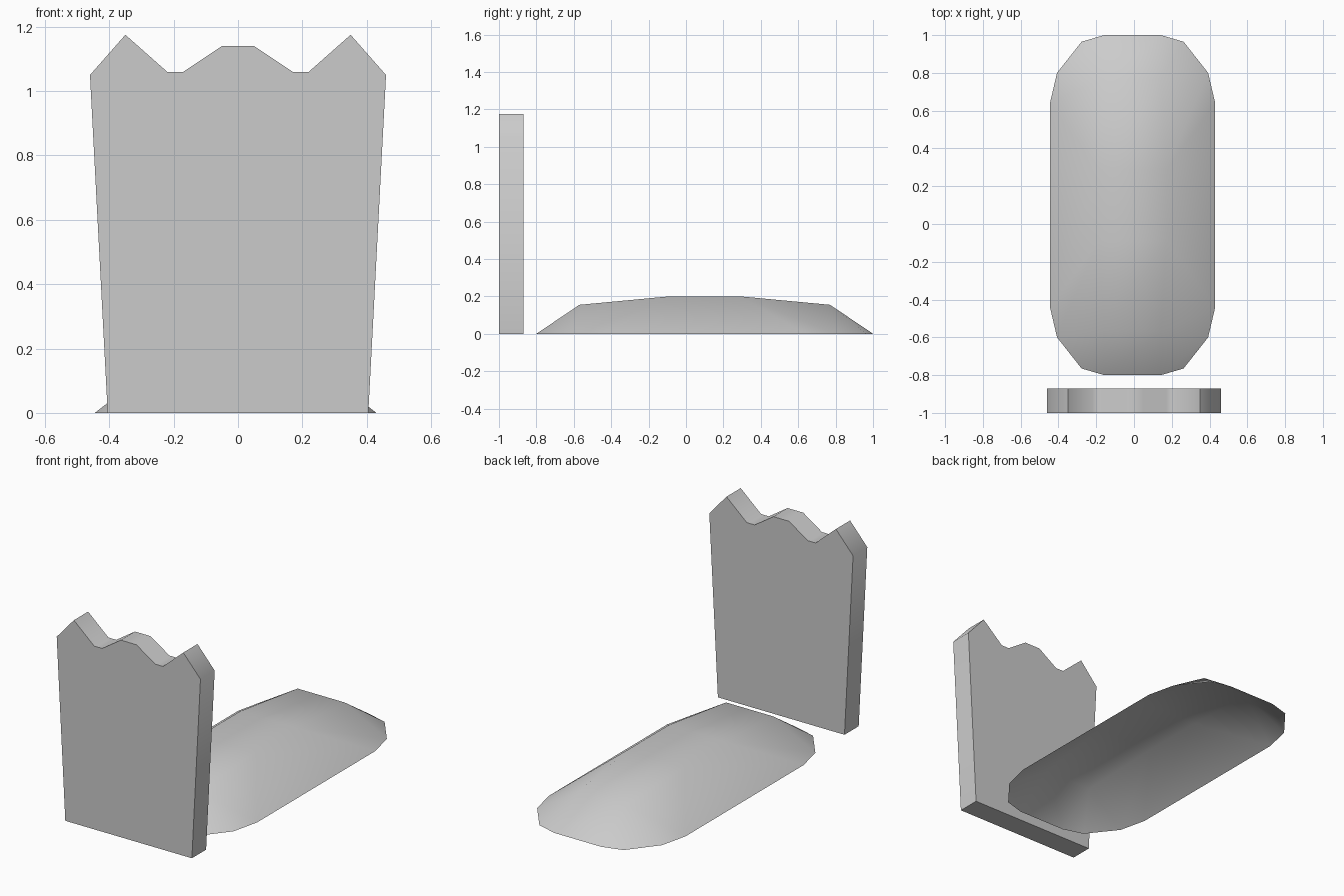
import bpy
import math

cube = bpy.data.objects.get("Cube")
if cube:
    bpy.data.objects.remove(cube, do_unlink=True)

# Single stone grey
grey = bpy.data.materials.new("stone_grey")
grey.use_nodes = True
colour = (0.6, 0.6, 0.6, 1.0)
grey.diffuse_color = colour
grey.node_tree.nodes["Principled BSDF"].inputs["Base Color"].default_value = colour


def make_object(name, verts, faces, angle):
    mesh = bpy.data.meshes.new(name)
    mesh.from_pydata(verts, [], faces)
    mesh.materials.append(grey)
    obj = bpy.data.objects.new(name, mesh)
    bpy.context.collection.objects.link(obj)
    bpy.ops.object.select_all(action="DESELECT")
    obj.select_set(True)
    bpy.context.view_layer.objects.active = obj
    bpy.ops.object.shade_smooth_by_angle(angle=math.radians(angle))
    return obj


# Headstone: mirrored crown profile, extruded front to back
half = [(0.405, 0), (0.46, 1.05), (0.35, 1.175), (0.22, 1.06),
        (0.17, 1.06), (0.05, 1.14)]
outline = half + [(-x, z) for x, z in reversed(half)]
n = len(outline)
verts = [(x, y, z) for y in (-1.0, -0.87) for x, z in outline]
faces = [tuple(reversed(range(n))), tuple(range(n, 2 * n))]
faces += [(i, (i + 1) % n, (i + 1) % n + n, i + n) for i in range(n)]
headstone = make_object("headstone", verts, faces, 50)
# Front cap must face -y
if headstone.data.polygons[0].normal.y > 0:
    headstone.data.flip_normals()

# Grave mound: open-bottomed rounded shell from one mirrored quarter
# each row runs from the outer edge to the inner column
quarter = [
    [(0.27, 0.865, 0), (0.15, 0.9, 0)],
    [(0.40, 0.70, 0), (0.15, 0.67, 0.155)],
    [(0.4375, 0.54, 0), (0.18, 0.19, 0.2)],
]
centre_x, centre_y = -0.0075, 0.1
rows = []
for sign, source in ((-1, quarter), (1, quarter[::-1])):
    for outer, inner in source:
        full = [(-outer[0], *outer[1:]), (-inner[0], *inner[1:]), inner, outer]
        rows.append([(x + centre_x, sign * y + centre_y, z) for x, y, z in full])
verts = [p for row in rows for p in row]
faces = [(r * 4 + c, r * 4 + c + 1, r * 4 + c + 5, r * 4 + c + 4)
         for r in range(len(rows) - 1) for c in range(3)]
make_object("grave_mound", verts, faces, 80)
